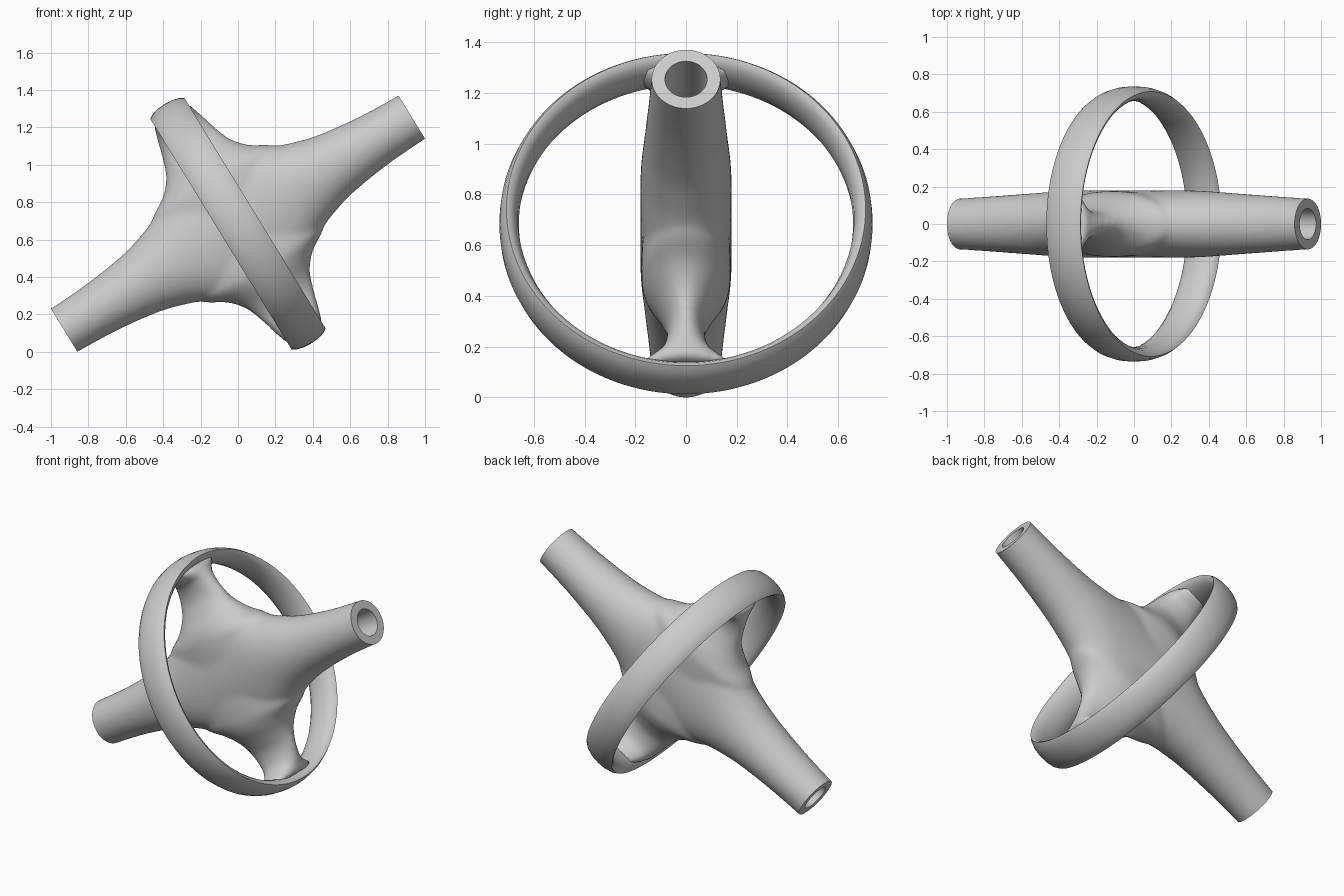
import bpy, bmesh, math
from mathutils import Vector

if "Cube" in bpy.data.objects:
    bpy.data.objects.remove(bpy.data.objects["Cube"], do_unlink=True)

TILT = math.radians(31.5)
CENTRE_Z = 0.685
HALF, END_R, BORE_R = 1.09, 0.1356, 0.083

grey = bpy.data.materials.new("plain grey")
grey.use_nodes = True
grey.diffuse_color = (0.6, 0.6, 0.6, 1)
grey.node_tree.nodes["Principled BSDF"].inputs["Base Color"].default_value = (0.6, 0.6, 0.6, 1)


def finish(name, bm, angle):
    """Turn a bmesh, built along local x, into a tilted smooth object."""
    bmesh.ops.recalc_face_normals(bm, faces=bm.faces)
    mesh = bpy.data.meshes.new(name)
    bm.to_mesh(mesh)
    bm.free()
    mesh.materials.append(grey)
    ob = bpy.data.objects.new(name, mesh)
    bpy.context.collection.objects.link(ob)
    ob.rotation_euler.y = -TILT
    ob.location.z = CENTRE_Z
    for other in bpy.context.selected_objects:
        other.select_set(False)
    ob.select_set(True)
    bpy.context.view_layer.objects.active = ob
    bpy.ops.object.shade_smooth_by_angle(angle=math.radians(angle))
    return ob


def smooth_stations(half, steps=6):
    """Mirror (position, radius, radius) stations and run a smooth curve through them."""
    pts = [Vector((-p, a, b)) for p, a, b in reversed(half[1:])] + [Vector(h) for h in half]
    out = []
    for i in range(len(pts) - 1):
        p0, p1, p2 = pts[max(i - 1, 0)], pts[i], pts[i + 1]
        p3 = pts[min(i + 2, len(pts) - 1)]
        d = p2.x - p1.x
        m1 = (p2 - p0) * (d / (p2.x - p0.x))
        m2 = (p3 - p1) * (d / (p3.x - p1.x))
        for k in range(steps):
            t = k / steps
            out.append(p1 * (2*t**3 - 3*t**2 + 1) + m1 * (t**3 - 2*t**2 + t)
                       + p2 * (3*t**2 - 2*t**3) + m2 * (t**3 - t**2))
    return out + [pts[-1]]


def skin(bm, rings, loop=False):
    """Bridge rows of vertices; cap the ends unless the rows form a loop."""
    rows = [[bm.verts.new(p) for p in ring] for ring in rings]
    n = len(rows[0])
    for i in range(len(rows) if loop else len(rows) - 1):
        a, b = rows[i], rows[(i + 1) % len(rows)]
        for k in range(n):
            bm.faces.new((a[k], a[(k + 1) % n], b[(k + 1) % n], b[k]))
    if not loop:
        bm.faces.new(rows[0])
        bm.faces.new(rows[-1])


def turn(n):
    return [(math.cos(math.tau * k / n), math.sin(math.tau * k / n)) for k in range(n)]


# Hub: a flared shaft crossed by two spokes, fused into one smooth body
shaft = [(0, .39, .18), (.2, .36, .18), (.29, .305, .18), (.39, .25, .178), (.46, .222, .175),
         (.6, .182, .166), (.85, .148, .15), (HALF, END_R, END_R), (1.14, .134, .134)]
spoke = [(0, .45, .17), (.25, .385, .175), (.33, .268, .155), (.41, .2, .11),
         (.5, .165, .075), (.6, .136, .095), (.64, .122, .15), (.685, .108, .22)]
bm = bmesh.new()
skin(bm, [[(s, b * y, a * z) for y, z in turn(64)] for s, a, b in smooth_stations(shaft)])
skin(bm, [[(a * x, b * y, t) for x, y in turn(64)] for t, a, b in smooth_stations(spoke)])
hub = finish("hub_and_spokes", bm, 40)
remesh = hub.modifiers.new("fuse", 'REMESH')
remesh.mode = 'VOXEL'
remesh.voxel_size = 0.014
relax = hub.modifiers.new("relax", 'SMOOTH')
relax.factor, relax.iterations = 0.5, 8
for mod in [m.name for m in hub.modifiers if m.type in {'REMESH', 'SMOOTH'}]:
    bpy.ops.object.modifier_apply(modifier=mod)

# Trim both shaft ends square
bm = bmesh.new()
bm.from_mesh(hub.data)
for side in (-1, 1):
    bmesh.ops.bisect_plane(bm, geom=bm.verts[:] + bm.edges[:] + bm.faces[:],
                           plane_co=(side * HALF, 0, 0), plane_no=(side, 0, 0), clear_outer=True)
bm.to_mesh(hub.data)
bm.free()
hub.data.polygons.foreach_set("use_smooth", [True] * len(hub.data.polygons))

# Bore: end rims and the hole through the shaft
bm = bmesh.new()
tube = [(-HALF, END_R), (HALF, END_R), (HALF, BORE_R), (-HALF, BORE_R)]
inset = 0.015
tube = [(-HALF, END_R), (inset - HALF, END_R - 0.002), (HALF - inset, END_R - 0.002),
        (HALF, END_R), (HALF, BORE_R), (-HALF, BORE_R)]
skin(bm, [[(s, r * y, r * z) for s, r in tube] for y, z in turn(64)], loop=True)
finish("shaft_bore", bm, 30)

# Ring: a crowned band, slightly longer in the direction of the spokes
half_band = [(.107, .708), (.085, .722), (.045, .733)]
half_inner = [(.1, .692), (.08, .676), (.045, .663)]
band = ([(-s, r) for s, r in half_band] + [(0, .736)] + half_band[::-1]
        + half_inner + [(0, .659)] + [(-s, r) for s, r in half_inner[::-1]])
bm = bmesh.new()
skin(bm, [[(s, r * y, 1.02 * r * z) for s, r in band] for y, z in turn(128)], loop=True)
finish("outer_ring", bm, 45)
